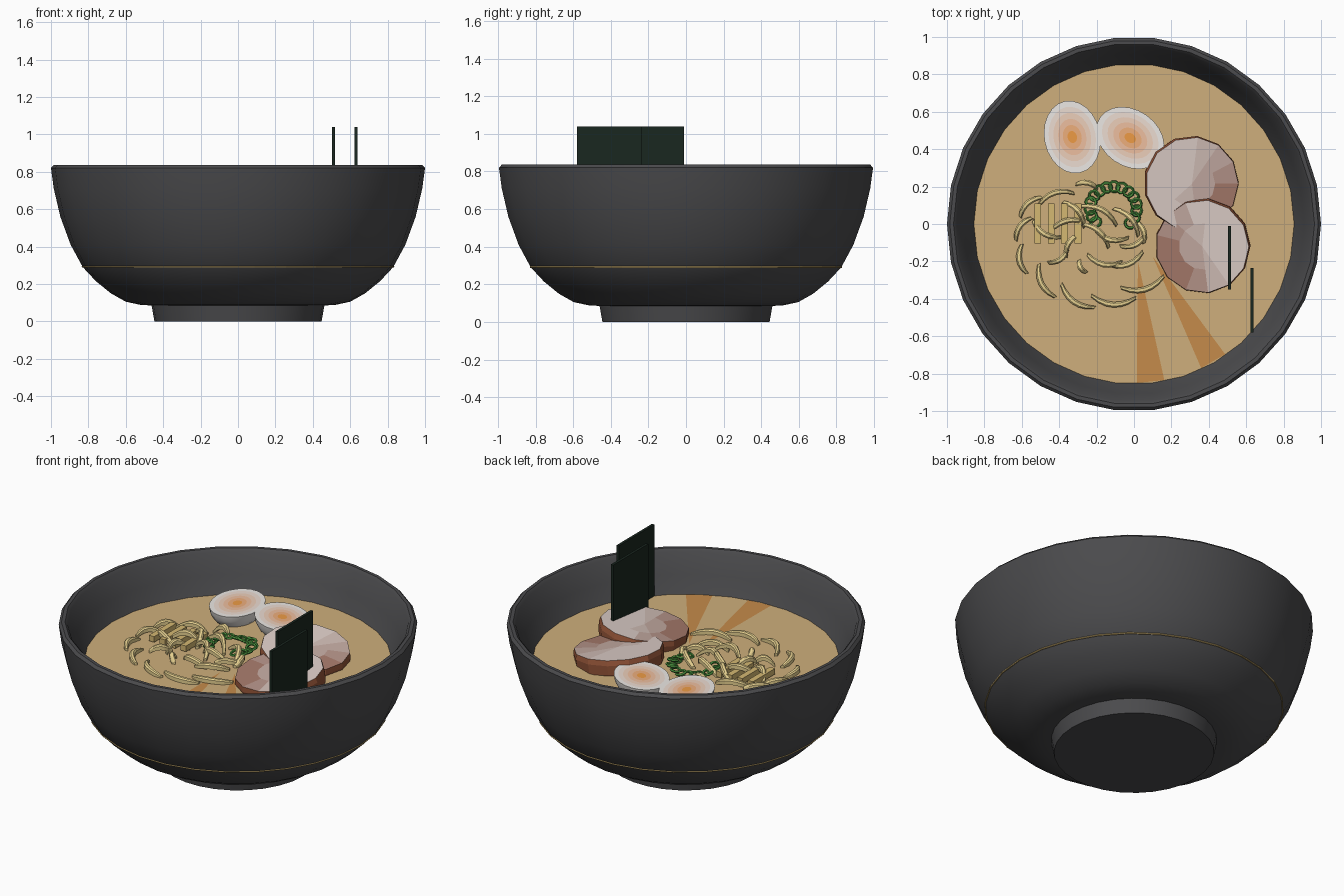
import bpy, bmesh, math, random
from mathutils import Vector, Matrix

if "Cube" in bpy.data.objects:
    bpy.data.objects.remove(bpy.data.objects["Cube"])

random.seed(4)


def mat(name, rgb):
    m = bpy.data.materials.new(name)
    m.diffuse_color = (*rgb, 1)
    m.use_nodes = True
    m.node_tree.nodes["Principled BSDF"].inputs["Base Color"].default_value = m.diffuse_color
    return m


def blend(name, a, b, steps):
    return [mat(f"{name}_{i}", Vector(a).lerp(Vector(b), i / (steps - 1))) for i in range(steps)]


def finish(name, bm, mats, smooth=None):
    bmesh.ops.recalc_face_normals(bm, faces=bm.faces)
    me = bpy.data.meshes.new(name)
    bm.to_mesh(me)
    bm.free()
    for m in mats:
        me.materials.append(m)
    ob = bpy.data.objects.new(name, me)
    bpy.context.collection.objects.link(ob)
    if smooth:
        bpy.ops.object.select_all(action='DESELECT')
        ob.select_set(True)
        bpy.context.view_layer.objects.active = ob
        bpy.ops.object.shade_smooth_by_angle(angle=math.radians(smooth))
    return ob


def lathe(name, profile, n, mats, slots=None, smooth=None):
    """Revolve (r, z) points about z; slots gives a material index per profile segment."""
    bm = bmesh.new()
    rings = []
    for r, z in profile:
        k = 1 if r < 1e-6 else n
        rings.append([bm.verts.new((r * math.cos(2 * math.pi * i / n),
                                    r * math.sin(2 * math.pi * i / n), z)) for i in range(k)])
    for s, (a, b) in enumerate(zip(rings, rings[1:])):
        for i in range(n):
            j = (i + 1) % n
            quad = [a[i % len(a)], a[j % len(a)], b[j % len(b)], b[i % len(b)]]
            f = bm.faces.new(list(dict.fromkeys(quad)))
            f.material_index = slots[s] if slots else 0
    return finish(name, bm, mats, smooth)


def torus(name, R, r, n, k, m, smooth=None):
    pts = [(R + r * math.cos(2 * math.pi * i / k), r * math.sin(2 * math.pi * i / k)) for i in range(k + 1)]
    ob = lathe(name, pts, n, [m])
    bm = bmesh.new()
    bm.from_mesh(ob.data)
    bmesh.ops.remove_doubles(bm, verts=bm.verts, dist=1e-5)
    bm.to_mesh(ob.data)
    bm.free()
    return ob


def box(name, lo, hi, m):
    bm = bmesh.new()
    bmesh.ops.create_cube(bm, size=1)
    for v in bm.verts:
        v.co = [(l + h) / 2 + c * (h - l) for c, l, h in zip(v.co, lo, hi)]
    return finish(name, bm, [m])


black = mat("bowl_black", (.07, .07, .074))
gold = mat("gold", (.5, .36, .14))
soup = mat("broth", (.62, .43, .20))
oil = mat("chili_oil", (.56, .26, .07))
noodle_mat = mat("noodle", (.80, .64, .28))
menma_mat = mat("menma", (.66, .48, .17))
green = mat("scallion", (.07, .30, .05))
nori_mat = mat("nori", (.01, .02, .014))

# Bowl with foot, rounded rim and inner wall
lathe("bowl", [(0, 0), (.447, 0), (.462, .085), (.52, .088), (.60, .105), (.68, .15), (.76, .215),
               (.83, .29), (.895, .41), (.95, .56), (.985, .71), (1, .82), (.985, .836), (.965, .836),
               (.95, .82), (.91, .70), (.855, .598), (.77, .43), (.62, .27), (.40, .18), (0, .16)],
      30, [black], smooth=35)
torus("gold_line", .831, .005, 30, 6, gold).location.z = .292

# Broth surface with thin oil streaks
lathe("broth", [(0, .60), (.858, .60)], 30, [soup])
bm = bmesh.new()
for ang in (-84, -60):
    tri = [(.2, ang), (.85, ang - 5), (.85, ang + 5)]
    bm.faces.new([bm.verts.new((r * math.cos(math.radians(a)), r * math.sin(math.radians(a)), .6015))
                  for r, a in tri])
finish("oil_streaks", bm, [oil])

# Halved eggs: graded yolk-to-white cut face over a rounded underside
egg_mats = blend("egg", (.85, .33, .06), (.84, .81, .78), 6)
egg_profile = [(i / 6, 0) for i in range(7)]
egg_profile += [(math.cos(a), -math.sin(a)) for a in (math.pi / 12 * i for i in range(1, 6))] + [(0, -1)]
for i, (x, y, rot) in enumerate([(-.33, .465, 102), (-.02, .46, -35)]):
    egg = lathe(f"egg_half_{i + 1}", egg_profile, 24, egg_mats, [0, 1, 2, 3, 4, 5] + [5] * 6, 40)
    egg.scale = (.196, .15, .13)
    egg.rotation_euler.z = math.radians(rot)
    egg.location = (x, y, .68)

# Pork slices: tilted discs shading from pale fat to brown edge
pork_mats = blend("pork", (.74, .63, .59), (.30, .09, .04), 6)
for i, (x, y, z, sx, sy, dark) in enumerate([(.31, .215, .675, -.13, .06, -25),
                                             (.365, -.12, .672, .09, .11, 205)]):
    pork = lathe(f"pork_slice_{i + 1}", [(0, 0), (.125, 0), (.25, 0), (.256, -.03), (.25, -.09), (0, -.09)],
                 13, pork_mats, [1, 1, 5, 5, 5])
    for p in pork.data.polygons:
        if p.normal.z > .9:
            c = p.center
            t = c.x * math.cos(math.radians(dark)) + c.y * math.sin(math.radians(dark))
            p.material_index = max(0, min(4, round(1 + t / .06)))
    q = Vector((0, 0, 1)).rotation_difference(Vector((-sx, -sy, 1)))
    pork.matrix_world = Matrix.Translation((x, y, z)) @ q.to_matrix().to_4x4()

# Seaweed sheets standing at the right
for i, (x, y0, y1) in enumerate([(.51, -.35, -.01), (.63, -.58, -.235)]):
    box(f"nori_sheet_{i + 1}", (x - .008, y0, .58), (x + .008, y1, 1.04), nori_mat)

# Bamboo shoot strips
for i in range(4):
    x = -.515 + .072 * i
    box(f"menma_{i + 1}", (x - .018, -.105, .61), (x + .018, .11, .645), menma_mat)


# Noodles: short arched strands curling round the pile (x, y, heading, length)
def noodle(name, x, y, heading, length, lift):
    h = math.radians(heading)
    d, side = Vector((math.cos(h), math.sin(h), 0)), Vector((-math.sin(h), math.cos(h), 0))
    if side.dot(Vector((-.25 - x, -.02 - y, 0))) > 0:
        side = -side
    bm, prev = bmesh.new(), None
    for k in range(7):
        t = k / 3 - 1
        c = Vector((x, y, .605 + lift * (1 - t * t))) + d * t * length / 2 + side * .18 * length * (.5 - t * t)
        w = .015 * (1 - .35 * abs(t) ** 3)
        ring = [bm.verts.new(c + side * a * w + Vector((0, 0, b * w)))
                for a, b in ((1, .5), (.5, 1), (-.5, 1), (-1, .5), (-1, -1), (1, -1))]
        if prev:
            for a in range(6):
                bm.faces.new((prev[a], prev[(a + 1) % 6], ring[(a + 1) % 6], ring[a]))
        else:
            bm.faces.new(ring)
        prev = ring
    bm.faces.new(prev)
    finish(name, bm, [noodle_mat])


strands = [(.05, -.33, 15, .24), (-.11, -.41, -3, .24), (-.31, -.40, -35, .22), (-.48, -.31, -64, .20),
           (-.60, -.19, 100, .16), (-.60, -.02, 55, .15), (-.47, -.04, -30, .18), (-.36, 0, 15, .20),
           (-.34, -.11, 60, .14), (-.28, -.23, -60, .08), (-.40, -.18, 35, .13), (-.16, -.20, -12, .19),
           (-.04, -.20, 20, .20), (0, -.10, 25, .15), (.04, -.04, 110, .13), (-.03, .02, -48, .20),
           (-.18, .06, -28, .22), (-.25, .21, -12, .12), (-.56, .10, 42, .16), (-.42, .15, 18, .20),
           (-.20, -.05, -40, .20), (-.12, -.07, -12, .18), (-.31, .06, -50, .18)]
for i, (x, y, a, l) in enumerate(strands):
    near = max(0, 1 - math.hypot(x + .25, y) / .4)
    noodle(f"noodle_{i + 1}", x, y, a, l, .012 + .05 * near + random.uniform(0, .012))

# Scallion rings in an open loop
for i in range(15):
    a = math.radians(-45 + 19 * i)
    ring = torus(f"scallion_{i + 1}", .027, .008, 10, 5, green)
    ring.location = (-.11 + .125 * math.cos(a), .085 + .115 * math.sin(a), .618 + random.uniform(0, .018))
    ring.rotation_euler = (random.uniform(-.35, .35), random.uniform(-.35, .35), 0)
